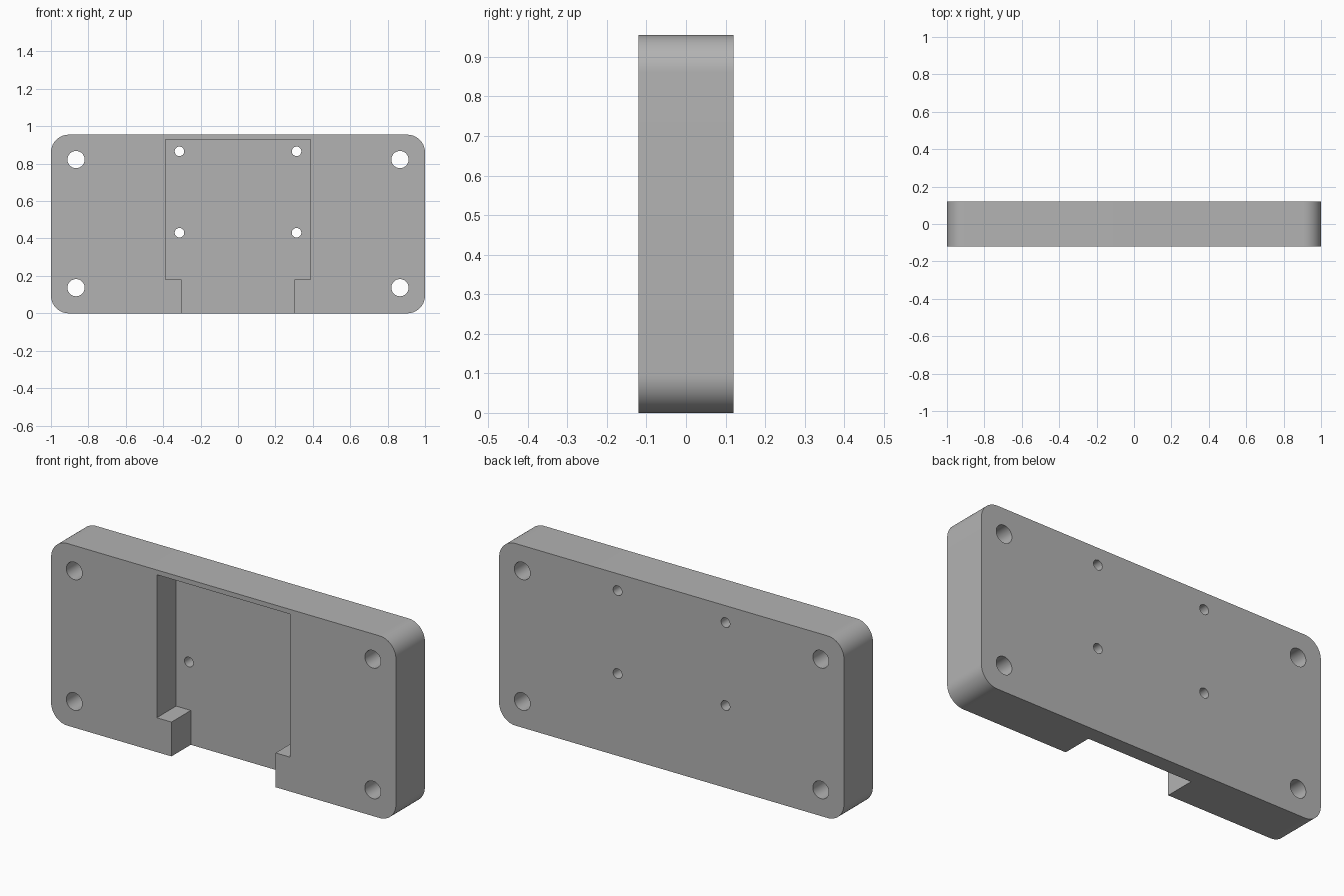
import bpy, bmesh, math

if "Cube" in bpy.data.objects:
    bpy.data.objects.remove(bpy.data.objects["Cube"])

W, H, T = 1.0, 0.955, 0.12      # half width, height, half thickness
R = 0.095                       # corner radius
FLOOR = 0.04                    # y of the pocket floor

grey = bpy.data.materials.new("plain grey")
grey.diffuse_color = (0.45, 0.45, 0.45, 1)
grey.use_nodes = True
grey.node_tree.nodes["Principled BSDF"].inputs["Base Color"].default_value = grey.diffuse_color


def prism(name, outline, y0, y1):
    """Extrude an (x, z) outline from y0 to y1."""
    bm = bmesh.new()
    face = bm.faces.new([bm.verts.new((x, y0, z)) for x, z in outline])
    ext = bmesh.ops.extrude_face_region(bm, geom=[face])["geom"]
    verts = [v for v in ext if isinstance(v, bmesh.types.BMVert)]
    bmesh.ops.translate(bm, verts=verts, vec=(0, y1 - y0, 0))
    bmesh.ops.recalc_face_normals(bm, faces=bm.faces)
    mesh = bpy.data.meshes.new(name)
    bm.to_mesh(mesh)
    bm.free()
    mesh.materials.append(grey)
    obj = bpy.data.objects.new(name, mesh)
    bpy.context.collection.objects.link(obj)
    return obj


def arc(cx, cz, r, start, sweep, steps):
    return [(cx + r * math.cos(start + sweep * i / steps),
             cz + r * math.sin(start + sweep * i / steps)) for i in range(steps + 1)]


def circle(cx, cz, r, n=40):
    return arc(cx, cz, r, 0, math.tau, n)[:-1]


# Plate with rounded corners
outline = []
for k, (cx, cz) in enumerate([(W - R, H - R), (R - W, H - R), (R - W, R), (W - R, R)]):
    outline += arc(cx, cz, R, k * math.pi / 2, math.pi / 2, 14)
plate = prism("mounting_plate", outline, -T, T)

# Front pocket that narrows to a slot through the bottom edge
half = [(0.302, -0.1), (0.302, 0.18), (0.387, 0.18), (0.387, 0.93)]
pocket = half + [(-x, z) for x, z in reversed(half)]
cutters = [prism("pocket_cutter", pocket, -T - 0.1, FLOOR)]

# Corner bolt holes and small pocket holes
for s in (-1, 1):
    for x, z, r in [(0.866, 0.137, 0.046), (0.866, 0.822, 0.046),
                    (0.313, 0.431, 0.0255), (0.313, 0.866, 0.0255)]:
        cutters.append(prism("hole_cutter", circle(s * x, z, r), -T - 0.1, T + 0.1))

bpy.context.view_layer.objects.active = plate
plate.select_set(True)
for c in cutters:
    mod = plate.modifiers.new("cut", 'BOOLEAN')
    mod.operation = 'DIFFERENCE'
    mod.solver = 'EXACT'
    mod.object = c
    bpy.ops.object.modifier_apply(modifier=mod.name)
    bpy.data.objects.remove(c)

bpy.ops.object.shade_smooth_by_angle(angle=math.radians(30))
